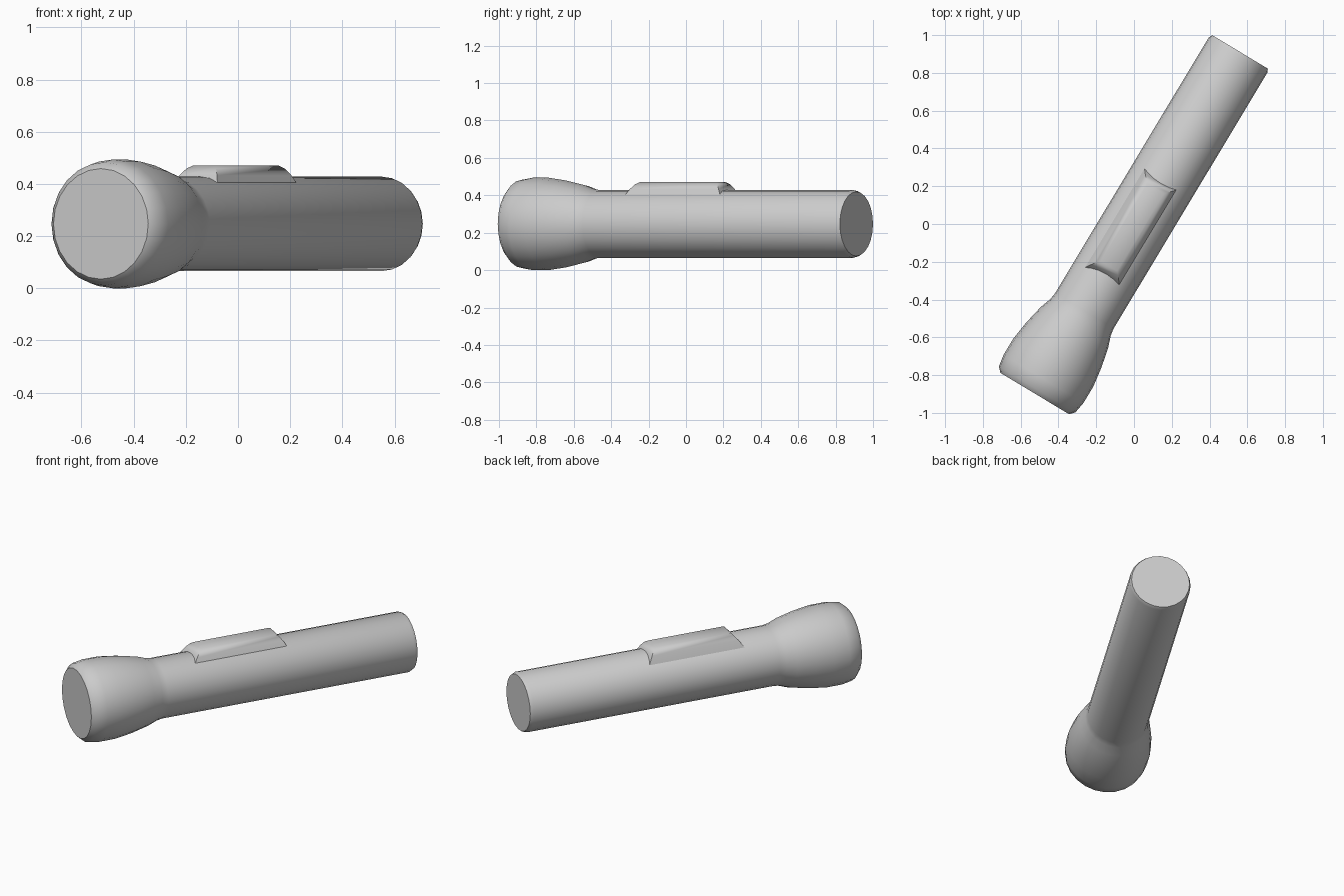
import bpy, bmesh, math
from mathutils import Matrix

cube = bpy.data.objects.get("Cube")
if cube:
    bpy.data.objects.remove(cube, do_unlink=True)

grey = bpy.data.materials.new("plain grey")
grey.use_nodes = True
COLOUR = (0.6, 0.6, 0.6, 1)
grey.diffuse_color = COLOUR
grey.node_tree.nodes["Principled BSDF"].inputs["Base Color"].default_value = COLOUR

# Torch axis: local +y runs from lens to tail, turned 31 degrees about z
PLACE = Matrix.Translation((0.01, -0.006, 0.247)) @ Matrix.Rotation(math.radians(-31), 4, 'Z')


def finish(name, bm, angle):
    bmesh.ops.recalc_face_normals(bm, faces=bm.faces)
    bm.transform(PLACE)
    mesh = bpy.data.meshes.new(name)
    bm.to_mesh(mesh)
    bm.free()
    mesh.materials.append(grey)
    obj = bpy.data.objects.new(name, mesh)
    bpy.context.collection.objects.link(obj)
    bpy.ops.object.select_all(action='DESELECT')
    obj.select_set(True)
    bpy.context.view_layer.objects.active = obj
    bpy.ops.object.shade_smooth_by_angle(angle=math.radians(angle))
    return obj


def loft(bm, rings):
    """Bridge successive vertex rings and cap both ends."""
    loops = [[bm.verts.new(p) for p in ring] for ring in rings]
    n = len(loops[0])
    for a, b in zip(loops, loops[1:]):
        for i in range(n):
            j = (i + 1) % n
            bm.faces.new((a[i], a[j], b[j], b[i]))
    bm.faces.new(loops[0])
    bm.faces.new(loops[-1])


def turned(name, profile, sides=24):
    """Solid of revolution about local y from (position, radius) pairs."""
    bm = bmesh.new()
    angles = [2 * math.pi * i / sides for i in range(sides)]
    loft(bm, [[(r * math.cos(a), y, r * math.sin(a)) for a in angles] for y, r in profile])
    return finish(name, bm, 40)


# Flared head with a rounded lens rim, running into the straight handle
turned("torch_body", [(-1.04, 0.212), (-1.015, 0.236), (-0.95, 0.247), (-0.85, 0.247),
                      (-0.74, 0.232), (-0.63, 0.208), (-0.57, 0.187), (-0.53, 0.181),
                      (1.05, 0.181), (1.07, 0.172)])

# Raised switch with sloping sides and ends, sunk into the top of the handle
bm = bmesh.new()
loft(bm, [[(-w - 0.01, y0, z), (w - 0.01, y0, z), (w - 0.01, y1, z), (-w - 0.01, y1, z)]
          for w, y0, y1, z in [(0.105, -0.33, 0.28, 0.14), (0.085, -0.30, 0.255, 0.185),
                               (0.066, -0.276, 0.236, 0.212), (0.05, -0.258, 0.218, 0.223)]])
finish("switch", bm, 50)
